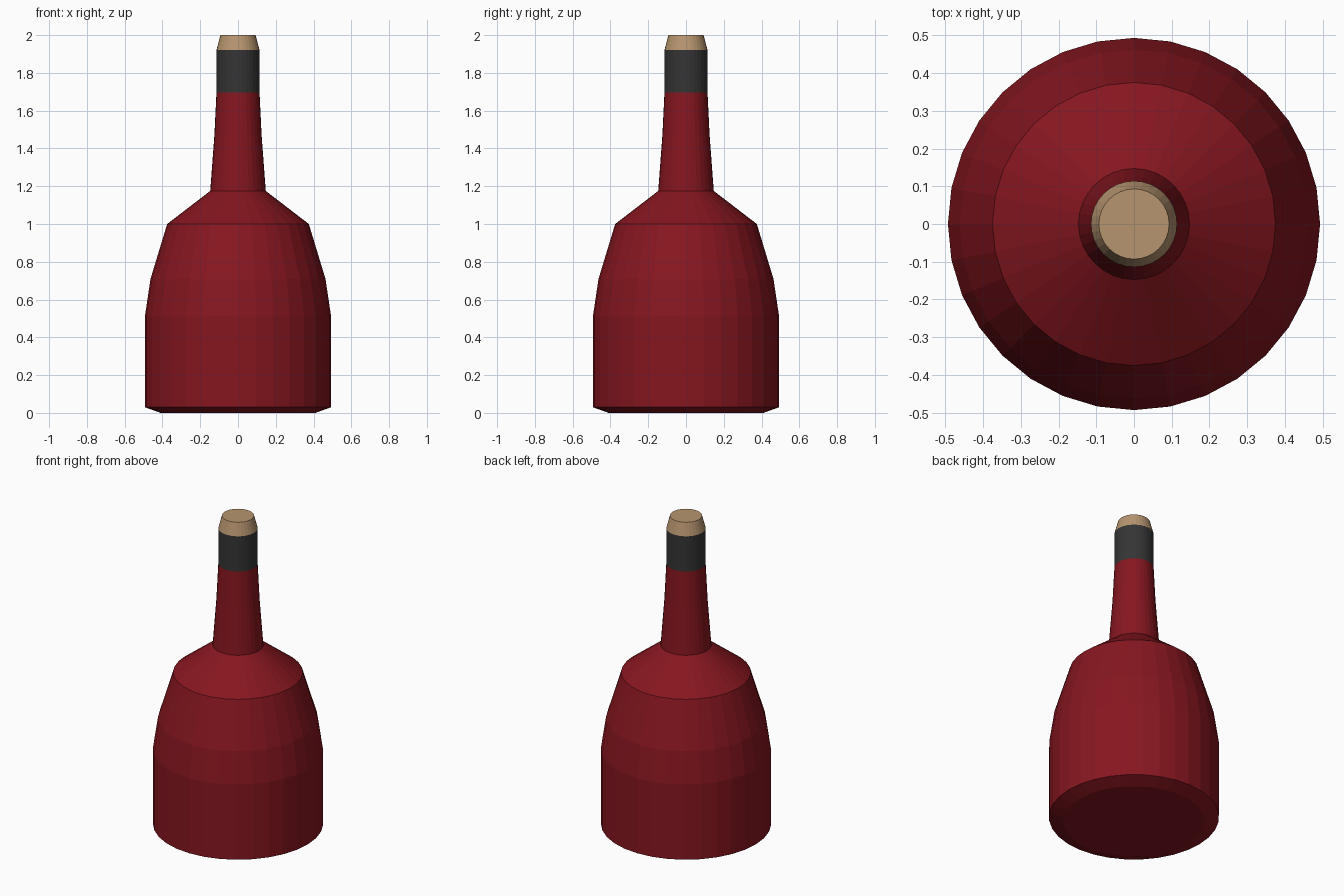
import bpy, bmesh, math

if "Cube" in bpy.data.objects:
    bpy.data.objects.remove(bpy.data.objects["Cube"])

SIDES = 32


def material(name, rgb):
    mat = bpy.data.materials.new(name)
    mat.diffuse_color = (*rgb, 1.0)
    mat.use_nodes = True
    mat.node_tree.nodes["Principled BSDF"].inputs["Base Color"].default_value = mat.diffuse_color
    return mat


def lathe(name, profile, mat, cap_bottom=False, cap_top=False):
    """Revolve (radius, z) points around the z axis with flat faces."""
    bm = bmesh.new()
    rings = []
    for r, z in profile:
        rings.append([bm.verts.new((r * math.cos(2 * math.pi * i / SIDES),
                                    r * math.sin(2 * math.pi * i / SIDES), z))
                      for i in range(SIDES)])
    for low, high in zip(rings, rings[1:]):
        for i in range(SIDES):
            j = (i + 1) % SIDES
            bm.faces.new((low[i], low[j], high[j], high[i]))
    if cap_bottom:
        bm.faces.new(rings[0][::-1])
    if cap_top:
        bm.faces.new(rings[-1])
    mesh = bpy.data.meshes.new(name)
    bm.to_mesh(mesh)
    bm.free()
    mesh.materials.append(mat)
    obj = bpy.data.objects.new(name, mesh)
    bpy.context.collection.objects.link(obj)
    return obj


red = material("red_glass", (0.24, 0.008, 0.014))
dark = material("dark_foil", (0.035, 0.035, 0.035))
tan = material("cork_tan", (0.47, 0.30, 0.16))

# Bottle body: base bevel, straight wall, curved shoulder, tapering neck
lathe("bottle_body", [(0.41, 0.0), (0.493, 0.03), (0.493, 0.51), (0.463, 0.71),
                      (0.375, 1.0), (0.147, 1.175), (0.125, 1.47), (0.114, 1.695)],
      red, cap_bottom=True)

# Dark band around the top of the neck
lathe("neck_band", [(0.114, 1.695), (0.114, 1.92)], dark)

# Tapered cork
lathe("cork", [(0.114, 1.92), (0.093, 2.0)], tan, cap_top=True)
